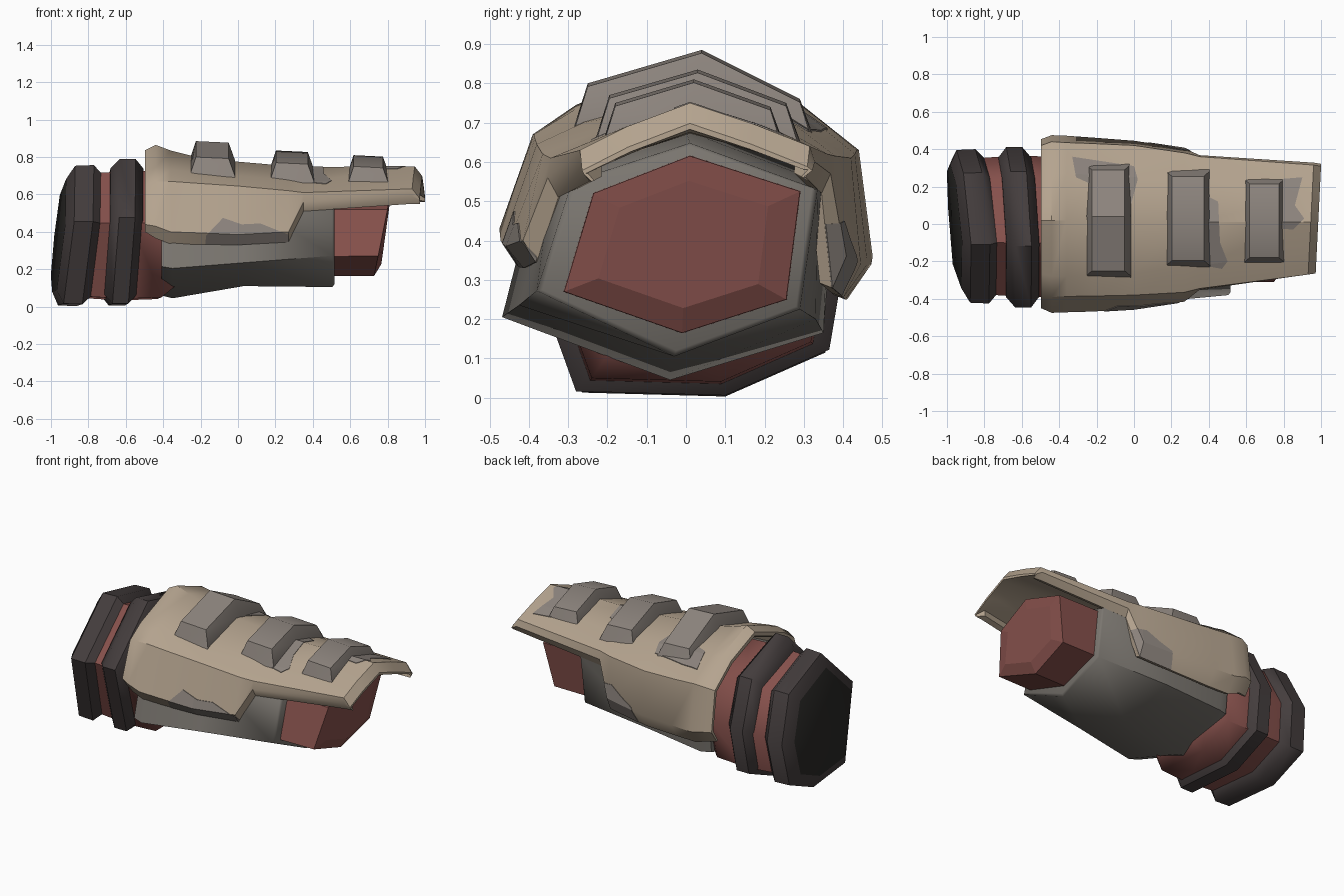
import bpy, bmesh

if "Cube" in bpy.data.objects:
    bpy.data.objects.remove(bpy.data.objects["Cube"])

def mat(name, r, g, b):
    m = bpy.data.materials.new(name)
    m.diffuse_color = (r, g, b, 1)
    m.use_nodes = True
    m.node_tree.nodes["Principled BSDF"].inputs["Base Color"].default_value = m.diffuse_color
    return m

TAN = mat("tan armour", .46, .37, .275)
STEEL = mat("worn grey", .265, .232, .207)
SLEEVE = mat("sleeve grey", .195, .18, .16)
RED = mat("dull red", .24, .082, .072)
DARK = mat("dark rubber", .058, .047, .047)
BLACK = mat("end cap black", .022, .021, .019)

def finish(name, bm, mats, smooth=None):
    bmesh.ops.recalc_face_normals(bm, faces=bm.faces)
    me = bpy.data.meshes.new(name)
    bm.to_mesh(me)
    bm.free()
    ob = bpy.data.objects.new(name, me)
    bpy.context.collection.objects.link(ob)
    for m in mats:
        me.materials.append(m)
    if smooth:
        bpy.ops.object.select_all(action='DESELECT')
        ob.select_set(True)
        bpy.context.view_layer.objects.active = ob
        bpy.ops.object.shade_smooth_by_angle(angle=smooth)
    return ob

def bridge(bm, loops):
    n = len(loops[0])
    for a, b in zip(loops, loops[1:]):
        for i in range(n):
            j = (i + 1) % n
            bm.faces.new((a[i], a[j], b[j], b[i]))

def loft(name, sections, mats, smooth=None, cap_mat=0):
    """Skin closed loops of 3D points and cap both ends."""
    bm = bmesh.new()
    loops = [[bm.verts.new(p) for p in s] for s in sections]
    bridge(bm, loops)
    bm.faces.new(loops[0]).material_index = cap_mat
    bm.faces.new(loops[-1])
    return finish(name, bm, mats, smooth)

# ---- cuff rings and red arm share one uneven heptagon
HEPT = [(.10, .003), (.355, .115), (.40, .38), (.275, .65),
        (-.11, .757), (-.425, .455), (-.265, .013)]

def hept_loop(cx, s, tz=.08, ty=.07, dy=0, dz=0):
    pts = []
    for y, z in HEPT:
        y, z = -.015 + (y + .015) * s, .38 + (z - .38) * s
        pts.append((cx + tz * (z - .38) - ty * y, y + dy, z + dz))
    return pts

loft("end_cuff", [hept_loop(-.867 + o, s, .1, .08) for o, s in
     ((-.09, .8), (-.05, .99), (.05, 1), (.1, .87))], [DARK, BLACK], .8, 1)
loft("inner_cuff", [hept_loop(-.617 + o, s * 1.04, .06, .05, -.005, .018) for o, s in
     ((-.09, .87), (-.045, 1), (.04, 1), (.085, .87))], [DARK], .8)
loft("forearm", [hept_loop(x, s) for x, s in
     ((-.83, .88), (-.6, .92), (-.40, .90), (-.32, .72))], [RED], .95)

# ---- red wrist stub with a chamfered slanted end
HEX = [(.01, .615), (.29, .525), (.255, .25), (-.01, .165), (-.31, .27), (-.235, .52)]

def wrist_loop(x, s, slant):
    return [(x + slant * (z - .4), y * s, .39 + (z - .39) * s) for y, z in HEX]

loft("wrist", [wrist_loop(.3, 1.01, 0), wrist_loop(.775, 1, .2), wrist_loop(.79, .72, .1)], [RED])

# ---- grey under-sleeve
SLV = [
    (-.41, [(-.04, .06), (.33, .17), (.37, .53), (0, .69), (-.36, .57), (-.455, .215)]),
    (-.35, [(-.04, .045), (.35, .165), (.38, .55), (0, .71), (-.37, .59), (-.468, .205)]),
    (.03, [(-.04, .11), (.33, .20), (.365, .54), (0, .68), (-.34, .57), (-.425, .235)]),
    (.505, [(-.03, .105), (.29, .225), (.335, .53), (.01, .648), (-.29, .55), (-.38, .272)]),
    (.515, [(-.025, .12), (.28, .232), (.32, .53), (.01, .638), (-.275, .545), (-.365, .274)]),
]
loft("under_sleeve", [[(x, y, z) for y, z in s] for x, s in SLV], [SLEEVE], .95)

# ---- tan armour shell: open arch sections running from -y skirt to +y skirt
ARCH = [
    (-.44, [(-.43, .365), (-.475, .43), (-.39, .67), (-.28, .745), (.02, .865),
            (.27, .765), (.44, .63), (.475, .36), (.42, .28)]),
    (-.36, [(-.43, .335), (-.472, .40), (-.387, .67), (-.28, .735), (.02, .835),
            (.27, .75), (.435, .63), (.472, .34), (.41, .25)]),
    (-.22, [(-.425, .333), (-.468, .395), (-.385, .66), (-.27, .715), (.01, .80),
            (.26, .73), (.43, .62), (.462, .34), (.405, .25)]),
    (.0, [(-.41, .33), (-.455, .385), (-.38, .645), (-.26, .70), (.01, .775),
          (.25, .715), (.42, .61), (.445, .34), (.4, .255)]),
    (.27, [(-.38, .345), (-.415, .40), (-.365, .62), (-.23, .675), (.01, .752),
           (.23, .695), (.38, .615), (.405, .36), (.37, .28)]),
    (.35, [(-.325, .51), (-.352, .56), (-.345, .61), (-.22, .665), (.01, .747),
           (.22, .685), (.36, .62), (.368, .57), (.345, .52)]),
    (.96, [(-.245, .55), (-.265, .59), (-.27, .63), (-.15, .69), (.01, .75),
           (.17, .697), (.315, .64), (.328, .60), (.305, .56)]),
]
# inward step of the wall at each arch point, as (toward the middle, up)
WALL = [(.03, .012), (.05, .015), (.052, -.035), (.03, -.06), (0, -.075),
        (.03, -.06), (.052, -.035), (.05, .015), (.03, .012)]

def scaled(pts, s, c=.36):
    return [(y * s, c + (z - c) * s) for y, z in pts]

def inset(pts, f):
    return [(y - (dy * f if y > 0 else -dy * f), z + dz * f)
            for (y, z), (dy, dz) in zip(pts, WALL)]

def shell(name, grow, wall, mats, smooth=None):
    near = [(y * .955, .4 + (z - .4) * .94) for y, z in ARCH[0][1]]
    near[0], near[1] = (-.42, .40), (-.45, .44)
    # the far rim drops away as a bevel
    lip = [(y * .98, z - (.052 if 1 < i < 7 else .022 if i in (1, 7) else 0))
           for i, (y, z) in enumerate(ARCH[-1][1])]
    rows = [(-.497, near)] + ARCH + [(1.0, lip)]
    bm = bmesh.new()
    loops, n = [], 9
    for k, (x, pts) in enumerate(rows):
        thin = .35 if k == 0 else .2 if k == len(rows) - 1 else 1
        ring = scaled(pts, grow) + inset(pts, wall * thin)[::-1]
        # the far end is slanted a little across its width
        loops.append([bm.verts.new((x + (.05 * (y - .31) if x > .9 else 0), y, z))
                      for y, z in ring])
    bridge(bm, loops)
    for lp in (loops[0], loops[-1]):
        for i in range(n - 1):
            bm.faces.new((lp[i], lp[i + 1], lp[-2 - i], lp[-1 - i]))
    return finish(name, bm, mats, smooth)

shell("armour_shell", 1, 1, [TAN], .65)

# ---- worn patches: a paper-thin outer skin trimmed by outline prisms
def prism(bm, outline, axis, lo, hi):
    put = (lambda a, b, h: (a, b, h)) if axis == 'z' else (lambda a, b, h: (a, h, b))
    loops = [[bm.verts.new(put(a, b, h)) for a, b in outline] for h in (lo, hi)]
    bridge(bm, loops)
    bm.faces.new(loops[0])
    bm.faces.new(loops[1])

bm = bmesh.new()
prism(bm, [(-.33, .36), (.0, .31), (.02, .24), (-.02, .09), (-.1, .05), (-.2, .2), (-.31, .25)], 'z', .55, 1)
prism(bm, [(.2, -.17), (.37, .0), (.37, .16), (.45, .12), (.46, -.1), (.5, -.2), (.47, -.24), (.36, -.22)], 'z', .55, 1)
prism(bm, [(.66, .1), (.78, .24), (.9, .25), (.86, .1), (.91, .03), (.85, -.03), (.72, -.02)], 'z', .55, 1)
prism(bm, [(-.19, .2), (-.17, .38), (-.08, .475), (.02, .44), (.12, .445), (.27, .385), (.3, .2)], 'y', -.7, -.25)
prism(bm, [(.04, .2), (.08, .36), (.16, .40), (.24, .45), (.34, .44), (.34, .2)], 'y', .25, .7)
cutter = finish("patch_cutter", bm, [STEEL])
cutter.hide_render = True
patches = shell("worn_patches", 1.008, .4, [STEEL])
mod = patches.modifiers.new("trim", 'BOOLEAN')
mod.operation, mod.solver, mod.object = 'INTERSECT', 'EXACT', cutter
bpy.ops.object.select_all(action='DESELECT')
patches.select_set(True)
bpy.context.view_layer.objects.active = patches
bpy.ops.object.modifier_apply(modifier="trim")
bpy.data.objects.remove(cutter)

# ---- three raised ridges across the top
def ridge(name, x0, x1, left, top, right):
    def loop(x, drop, out):
        (ly, lz), (ty, tz), (ry, rz) = left, top, right
        return [(x, ly - .035, lz - .11), (x, ly - out, lz - drop), (x, ty, tz - drop),
                (x, ry + out, rz - drop), (x, ry + .04, rz - .11), (x, ty, tz - .112)]
    loft(name, [loop(x0, .105, .03), loop(x0 + .035, 0, 0),
                loop(x1 - .035, .008, 0), loop(x1, .105, .03)], [STEEL], .65)

ridge("ridge_large", -.26, -.015, (-.25, .80), (.04, .885), (.29, .76))
ridge("ridge_middle", .168, .408, (-.195, .77), (.03, .835), (.255, .75))
ridge("ridge_small", .583, .81, (-.18, .75), (.02, .81), (.215, .74))
